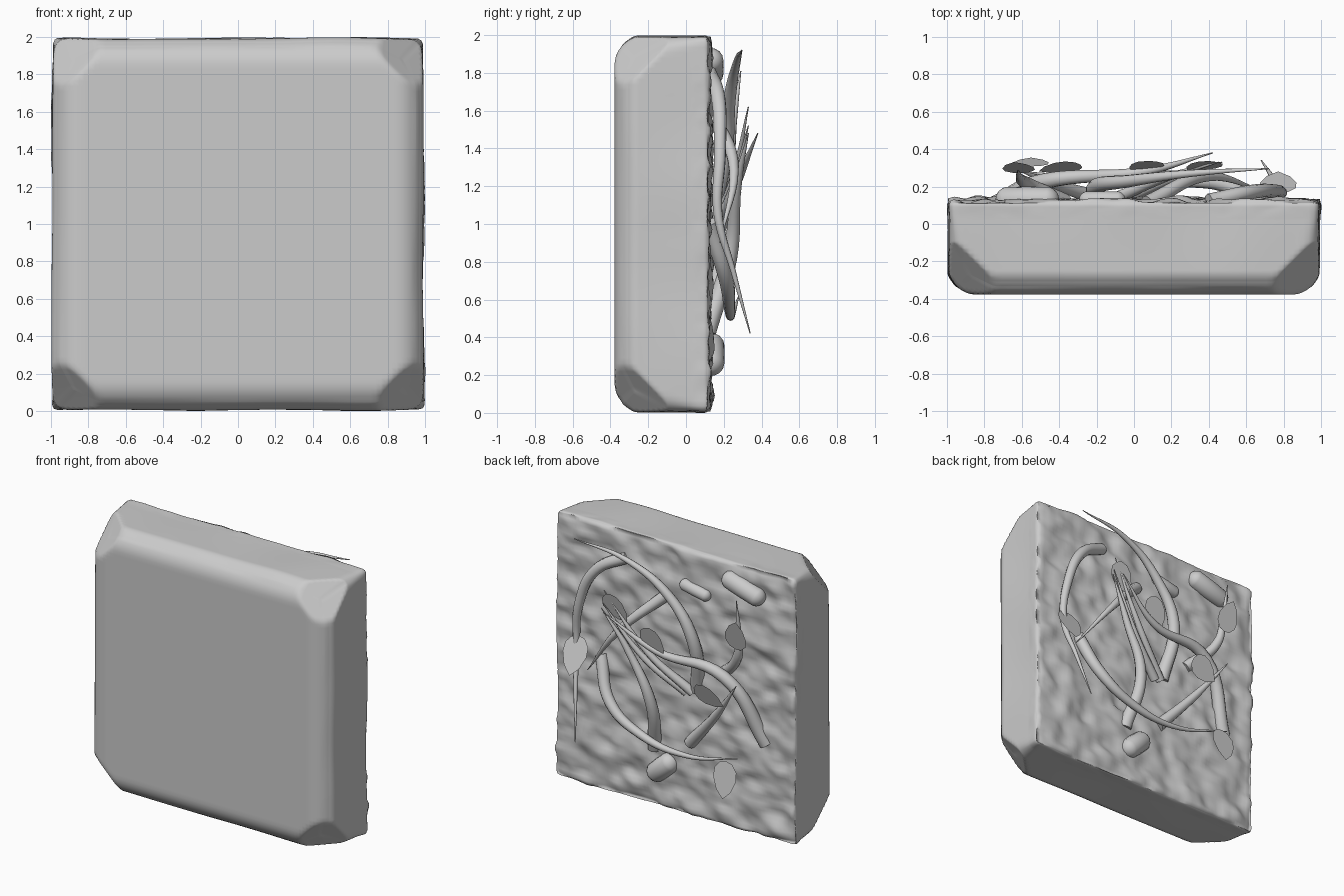
import bpy, bmesh, math
from mathutils import Vector, Matrix, noise

if "Cube" in bpy.data.objects:
    bpy.data.objects.remove(bpy.data.objects["Cube"])

WALL = 0.125  # depth of the rough back face


def finish(name, bm, smooth=True):
    me = bpy.data.meshes.new(name)
    bm.to_mesh(me)
    bm.free()
    ob = bpy.data.objects.new(name, me)
    bpy.context.collection.objects.link(ob)
    for p in me.polygons:
        p.use_smooth = smooth
    return ob


# slab: dense box, wide rounding at the front edges, rough rear face
bm = bmesh.new()
bmesh.ops.create_cube(bm, size=2)
bmesh.ops.subdivide_edges(bm, edges=bm.edges[:], cuts=69, use_grid_fill=True)
lo, hi = Vector((-0.99, -0.378, 0.008)), Vector((0.99, WALL, 1.992))
for v in bm.verts:
    u = v.co.copy()
    p = Vector([lo[i] + (hi[i] - lo[i]) * (u[i] + 1) / 2 for i in range(3)])
    # corners get blunter towards the front
    r = 0.03 + 0.12 * min(1, max(0, (0.08 - p.y) / 0.4))
    core = Vector([min(max(p[i], lo[i] + r), hi[i] - r) for i in range(3)])
    d = p - core
    if d.length > r:
        p = core + d.normalized() * r
    # worn-off front corners
    over = (abs(p.x) + abs(p.z - 1) - p.y - 2.03) / 3
    if over > 0:
        p -= over * Vector((math.copysign(1, p.x), -1, math.copysign(1, p.z - 1)))
    # gentle waviness of the sides
    n = noise.noise(p * 2.2)
    if abs(u.x) > 0.999:
        p.x += 0.012 * n
    if abs(u.z) > 0.999:
        p.z += 0.010 * n
    # lumpy soil on the rear face, running a little over its rim
    f = min(1, max(0, (u.y - 0.6) / 0.4))
    q = Vector((p.x * 5.5 + p.z * 1.2, p.y * 6, p.z * 8 - p.x * 1.5))
    bump = 0.03 * noise.noise(q) + 0.014 * noise.noise(q * 2.1 + Vector((5, 2, 7)))
    if u.y > 0.999:
        p.y += bump
    if abs(u.x) > 0.999:
        p.x += math.copysign(0.4 * f * bump, u.x)
    if abs(u.z) > 0.999:
        p.z += math.copysign(0.3 * f * bump, u.z)
    v.co = p
slab = finish("slab", bm)


# roots: tapering curved tubes given as (x, y, z) points
def root(name, pts, r0, r1=0.003):
    cu = bpy.data.curves.new(name, 'CURVE')
    cu.dimensions = '3D'
    cu.bevel_depth = 1.0
    cu.bevel_resolution = 3
    cu.use_fill_caps = True
    sp = cu.splines.new('BEZIER')
    sp.resolution_u = 8
    sp.bezier_points.add(len(pts) - 1)
    for i, (bp, co) in enumerate(zip(sp.bezier_points, pts)):
        bp.co = co
        bp.handle_left_type = bp.handle_right_type = 'AUTO'
        t = i / (len(pts) - 1)
        bp.radius = r0 + (r1 - r0) * t ** 1.5
    ob = bpy.data.objects.new(name, cu)
    bpy.context.collection.objects.link(ob)
    bpy.ops.object.select_all(action='DESELECT')
    ob.select_set(True)
    bpy.context.view_layer.objects.active = ob
    bpy.ops.object.convert(target='MESH')
    for p in bpy.context.object.data.polygons:
        p.use_smooth = True


roots = [
    ([(-.17, .10, .95), (-.20, .20, 1.36), (-.02, .23, 1.66), (.30, .27, 1.86), (.72, .296, 1.92)], .05),
    ([(-.74, .10, .70), (-.47, .23, 1.18), (.05, .28, 1.25), (.42, .38, 1.48)], .052),
    ([(.18, .11, .43), (.13, .23, .82), (.30, .27, 1.20), (.47, .33, 1.48)], .05),
    ([(-.14, .12, .93), (.15, .24, 1.20), (.45, .33, 1.62)], .034),
    ([(-.09, .12, .92), (.18, .23, 1.14), (.46, .33, 1.52)], .034),
    ([(.07, .11, 1.61), (.36, .25, 1.33), (.69, .18, .90)], .042),
    ([(.40, .12, 1.80), (.62, .17, 1.67), (.76, .18, 1.38), (.79, .17, 1.05), (.74, .25, .75), (.68, .34, .42)], .042),
    ([(.62, .12, 1.01), (.48, .21, .72), (.21, .23, .56), (-.16, .24, .51), (-.62, .28, .62)], .045),
    ([(-.37, .12, 1.12), (-.58, .22, 1.35), (-.61, .25, 1.55), (-.62, .29, 1.81)], .042),
    ([(-.12, .12, .55), (-.39, .20, .86), (-.62, .29, 1.17)], .045),
]
for i, (pts, r) in enumerate(roots):
    root("root_%02d" % (i + 1), pts, r)


# nodules: short fat capsules half sunk in the soil
def nodule(name, c, length, r, ang):
    bm = bmesh.new()
    bmesh.ops.create_uvsphere(bm, u_segments=16, v_segments=12, radius=r)
    for v in bm.verts:
        if abs(v.co.z) > 1e-5:
            v.co.z += math.copysign(length / 2 - r, v.co.z)
    bm.transform(Matrix.Translation(c) @ Matrix.Rotation(ang, 4, 'Y'))
    finish(name, bm)


nodule("nodule_low", (.10, .13, .31), .27, .075, math.radians(-48))
nodule("nodule_high", (-.57, .13, 1.83), .35, .07, math.radians(-108))
nodule("nodule_mid", (-.17, .13, 1.71), .25, .045, math.radians(-102))


# leaves: flat pointed blades, tip along -z before turning
half = [(0, -.13), (.055, -.075), (.085, 0), (.082, .06), (.045, .105), (0, .115)]


def leaf(name, c, ang, tilt, s=1.0):
    outline = half + [(-x, z) for x, z in half[-2:0:-1]]
    bm = bmesh.new()
    bm.faces.new([bm.verts.new((x * s, 0, z * s)) for x, z in outline])
    bm.transform(Matrix.Translation(c) @ Matrix.Rotation(math.radians(tilt), 4, 'X')
                 @ Matrix.Rotation(math.radians(ang), 4, 'Y'))
    finish(name, bm, False)


leaves = [
    ((.77, .22, 1.01), 0, 24, 1.15),
    ((.37, .31, 1.50), 40, -14, 1.0),
    ((.06, .31, 1.33), 32, -14, 1.0),
    ((-.62, .30, 1.545), 170, -14, 1.0),
    ((-.39, .30, 1.035), 65, -20, 1.0),
    ((-.55, .33, .47), 0, 10, 1.1),
]
for i, args in enumerate(leaves):
    leaf("leaf_%d" % (i + 1), *args)
